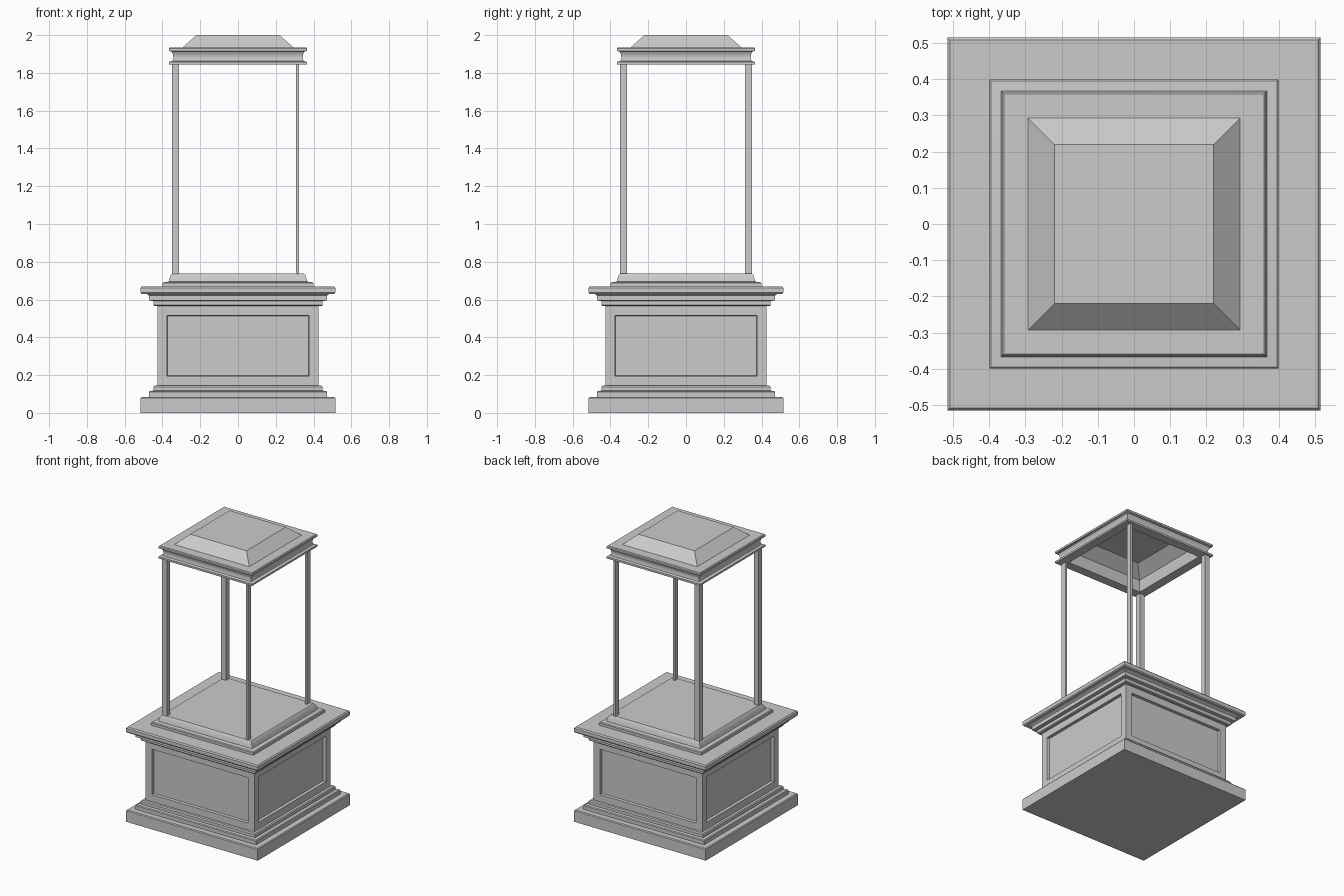
import bpy, bmesh
from math import radians

if "Cube" in bpy.data.objects:
    bpy.data.objects.remove(bpy.data.objects["Cube"])


def finish(name, bm):
    bmesh.ops.recalc_face_normals(bm, faces=bm.faces[:])
    mesh = bpy.data.meshes.new(name)
    bm.to_mesh(mesh)
    bm.free()
    ob = bpy.data.objects.new(name, mesh)
    bpy.context.collection.objects.link(ob)
    bpy.context.view_layer.objects.active = ob
    ob.select_set(True)
    bpy.ops.object.shade_smooth_by_angle(angle=radians(30))
    ob.select_set(False)
    return ob


def square_profile(profile, closed=False):
    """Sweep (half width, z) points round a square; cap the ends or close the loop."""
    bm = bmesh.new()
    rings = [[bm.verts.new((sx * r, sy * r, z))
              for sx, sy in ((-1, -1), (1, -1), (1, 1), (-1, 1))] for r, z in profile]
    pairs = list(zip(rings, rings[1:]))
    for a, b in pairs:
        for i in range(4):
            j = (i + 1) % 4
            bm.faces.new((a[i], a[j], b[j], b[i]))
    bm.faces.new(rings[0][::-1])
    bm.faces.new(rings[-1])
    return bm


def box(name, lo, hi):
    bm = bmesh.new()
    bmesh.ops.create_cube(bm, size=1)
    for v in bm.verts:
        v.co = [(a + b) / 2 + c * (b - a) for a, b, c in zip(lo, hi, v.co)]
    return finish(name, bm)


# Stepped plinth
finish("plinth", square_profile([
    (0.515, 0), (0.515, 0.078), (0.51, 0.084), (0.472, 0.084), (0.472, 0.110),
    (0.467, 0.115), (0.448, 0.118), (0.448, 0.138), (0.442, 0.145)]))

# Pedestal body with a recessed panel on each side
bm = square_profile([(0.425, 0.145), (0.425, 0.565)])
bmesh.ops.recalc_face_normals(bm, faces=bm.faces[:])
sides = [f for f in bm.faces if abs(f.normal.z) < 0.5]
bmesh.ops.inset_individual(bm, faces=sides, thickness=0.07)
bmesh.ops.inset_individual(bm, faces=sides, thickness=0.003, depth=-0.02)
finish("pedestal_body", bm)

# Cornice, top slab and display platform
finish("pedestal_cornice", square_profile([
    (0.442, 0.565), (0.448, 0.570), (0.448, 0.592), (0.472, 0.595), (0.472, 0.622),
    (0.485, 0.630), (0.510, 0.630), (0.515, 0.637), (0.515, 0.662), (0.508, 0.670)]))
finish("display_platform", square_profile([
    (0.40, 0.670), (0.40, 0.687), (0.395, 0.692), (0.367, 0.695), (0.362, 0.712),
    (0.356, 0.730), (0.348, 0.738)]))

# Corner posts: wide on the left, thin on the right
for side, x0, x1 in (("left", -0.35, -0.312), ("right", 0.306, 0.322)):
    for end, y0, y1 in (("front", -0.35, -0.312), ("back", 0.312, 0.35)):
        box(f"{end}_{side}_post", (x0, y0, 0.735), (x1, y1, 1.85))

# Hollow canopy: moulded rim, sloped roof, then the inside
finish("canopy", square_profile([
    (0.21, 1.990), (0.29, 1.925), (0.30, 1.845), (0.365, 1.845), (0.365, 1.858),
    (0.347, 1.863), (0.342, 1.880), (0.345, 1.900), (0.352, 1.912), (0.365, 1.917),
    (0.365, 1.930), (0.360, 1.935), (0.293, 1.935), (0.22, 2.0)]))
